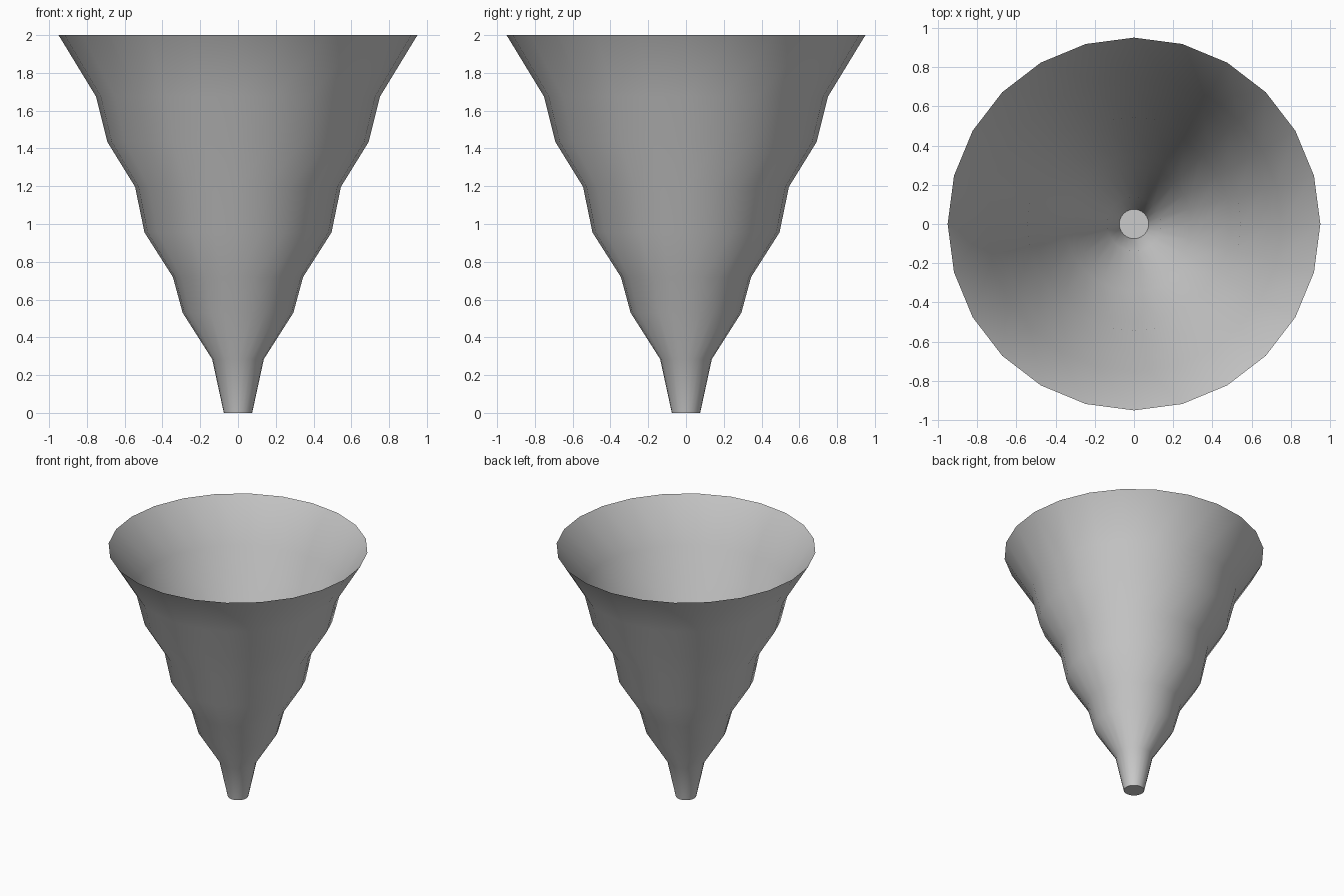
import bpy, bmesh, math

if "Cube" in bpy.data.objects:
    bpy.data.objects.remove(bpy.data.objects["Cube"])

SIDES = 24
# Profile (radius, height) from the narrow tip to the open rim
PROFILE = [(0.075, 0.0), (0.137, 0.285), (0.293, 0.53), (0.345, 0.72),
           (0.495, 0.955), (0.545, 1.197), (0.692, 1.435), (0.752, 1.675),
           (0.95, 2.0)]

bm = bmesh.new()
rings = []
for r, z in PROFILE:
    rings.append([bm.verts.new((r * math.cos(2 * math.pi * i / SIDES),
                                r * math.sin(2 * math.pi * i / SIDES), z))
                  for i in range(SIDES)])

# Rippled single-skin wall, open at the top
for low, high in zip(rings, rings[1:]):
    for i in range(SIDES):
        j = (i + 1) % SIDES
        bm.faces.new((low[i], low[j], high[j], high[i]))

# Small flat base
bm.faces.new(rings[0][::-1])

mesh = bpy.data.meshes.new("rippled_cone")
bm.to_mesh(mesh)
bm.free()
cone = bpy.data.objects.new("rippled_cone", mesh)
bpy.context.collection.objects.link(cone)

# Smooth wall, crisp base edge
bpy.context.view_layer.objects.active = cone
cone.select_set(True)
bpy.ops.object.shade_smooth_by_angle(angle=math.radians(40))
